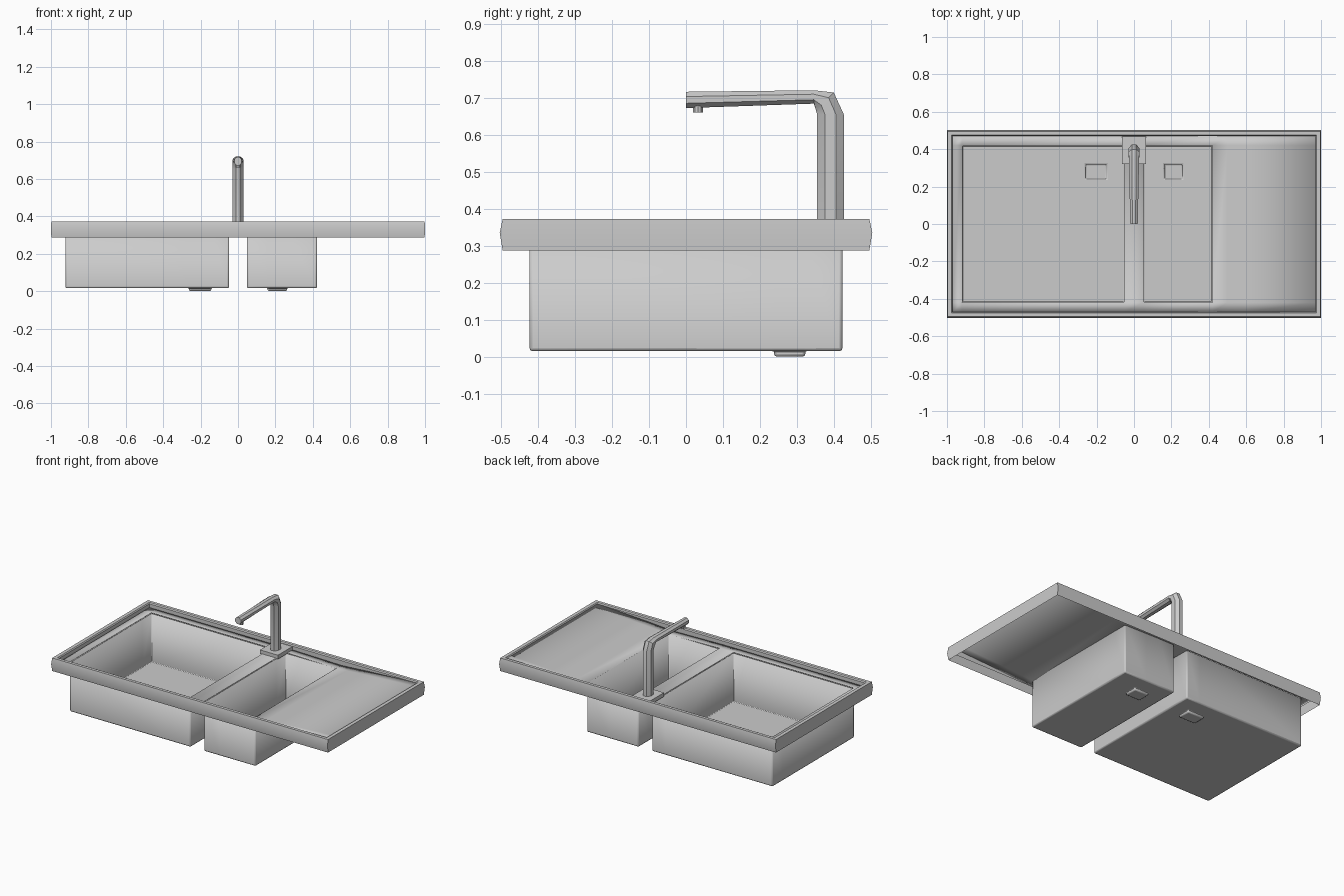
import bpy, bmesh, math
from mathutils import Vector

if "Cube" in bpy.data.objects:
    bpy.data.objects.remove(bpy.data.objects["Cube"])


def make(name, bm, angle=30):
    bmesh.ops.remove_doubles(bm, verts=bm.verts, dist=1e-5)
    bmesh.ops.recalc_face_normals(bm, faces=bm.faces)
    me = bpy.data.meshes.new(name)
    bm.to_mesh(me)
    bm.free()
    ob = bpy.data.objects.new(name, me)
    bpy.context.collection.objects.link(ob)
    bpy.context.view_layer.objects.active = ob
    ob.select_set(True)
    bpy.ops.object.shade_smooth_by_angle(angle=math.radians(angle))
    ob.select_set(False)
    return ob


def thicken(ob, t):
    m = ob.modifiers.new("thickness", 'SOLIDIFY')
    m.thickness = t
    m.offset = 0


def grid(bm, xs, ys, zf, skip=()):
    v = [[bm.verts.new((x, y, zf(x))) for y in ys] for x in xs]
    faces = {}
    for i in range(len(xs) - 1):
        for j in range(len(ys) - 1):
            if (i, j) not in skip:
                faces[i, j] = bm.faces.new((v[i][j], v[i + 1][j], v[i + 1][j + 1], v[i][j + 1]))
    return faces


def loft(bm, rings, closed_ends=True):
    loops = [[bm.verts.new(p) for p in r] for r in rings]
    n = len(loops[0])
    for a, b in zip(loops, loops[1:]):
        for i in range(n):
            bm.faces.new((a[i], a[(i + 1) % n], b[(i + 1) % n], b[i]))
    if closed_ends:
        bm.faces.new(loops[0])
        bm.faces.new(loops[-1])


# Outer rim and skirt: one profile (x inset, y inset, z) swept around the rectangle
profile = [(.03, .03, .325), (.03, .03, .366), (.025, .025, .373), (.002, .005, .373),
           (0, -.003, .335), (.002, .005, .288)]
bm = bmesh.new()
loft(bm, [[(sx * (1 - dx), sy * (.5 - dy), z) for sx, sy in ((-1, -1), (1, -1), (1, 1), (-1, 1))]
          for dx, dy, z in profile], False)
make("rim", bm)

# Deck sheet with two openings and a sloping drainboard
heights = {.42: .333, .5: .338, .6: .345, .97: .365}
bm = bmesh.new()
grid(bm, [-.97, -.92, -.05, .05, .42, .5, .6, .97], [-.47, -.42, .42, .47],
     lambda x: heights.get(x, .34), {(1, 1), (3, 1)})
thicken(make("deck_and_drainboard", bm), .004)


# Basins: floor with a sunken drain, walls raised to the deck
def basin(name, x0, x1, dx0, dx1):
    bm = bmesh.new()
    f = grid(bm, [x0, dx0, dx1, x1], [-.42, .24, .32, .42], lambda x: .018)
    border = [e for e in bm.edges if e.is_boundary]
    r = bmesh.ops.extrude_edge_only(bm, edges=border)
    for v in r["geom"]:
        if isinstance(v, bmesh.types.BMVert):
            v.co.z = .335
    r = bmesh.ops.extrude_discrete_faces(bm, faces=[f[1, 1]])
    for v in r["faces"][0].verts:
        v.co.z = .003
    ob = make(name, bm)
    b = ob.modifiers.new("soft_edges", 'BEVEL')
    b.width = .006
    b.segments = 2
    b.angle_limit = math.radians(40)
    thicken(ob, .005)


basin("large_basin", -.92, -.05, -.26, -.145)
basin("small_basin", .05, .42, .16, .26)

# Faucet base plate
bm = bmesh.new()
loft(bm, [[(x, y, z) for x, y in ((-.065, .32), (.065, .32), (.065, .468), (-.065, .468))]
          for z in (.338, .364)])
make("faucet_base", bm)

# Faucet: octagonal tube; each station is y, z, tilt, half width, half thickness
stations = [(.39, .36, 0, .029, .036), (.39, .655, 0, .029, .036),
            (.375, .69, 45, .029, .034), (.345, .702, 90, .027, .018),
            (0, .694, 90, .02, .022)]
bm = bmesh.new()
rings = []
for y, z, tilt, w, h in stations:
    t = math.radians(tilt)
    n = Vector((0, math.cos(t), math.sin(t)))
    ring = []
    for i in range(8):
        a = math.pi / 8 + i * math.pi / 4
        k = 1 / math.cos(math.pi / 8)
        ring.append(Vector((0, y, z)) + Vector((w * k * math.cos(a), 0, 0)) + n * (h * k * math.sin(a)))
    rings.append(ring)
loft(bm, rings)
make("faucet", bm)

# Water outlet under the spout
bm = bmesh.new()
loft(bm, [[(.014 * math.cos(i * math.pi / 5), .032 + .014 * math.sin(i * math.pi / 5), z)
           for i in range(10)] for z in (.66, .685)])
make("spout_outlet", bm)
